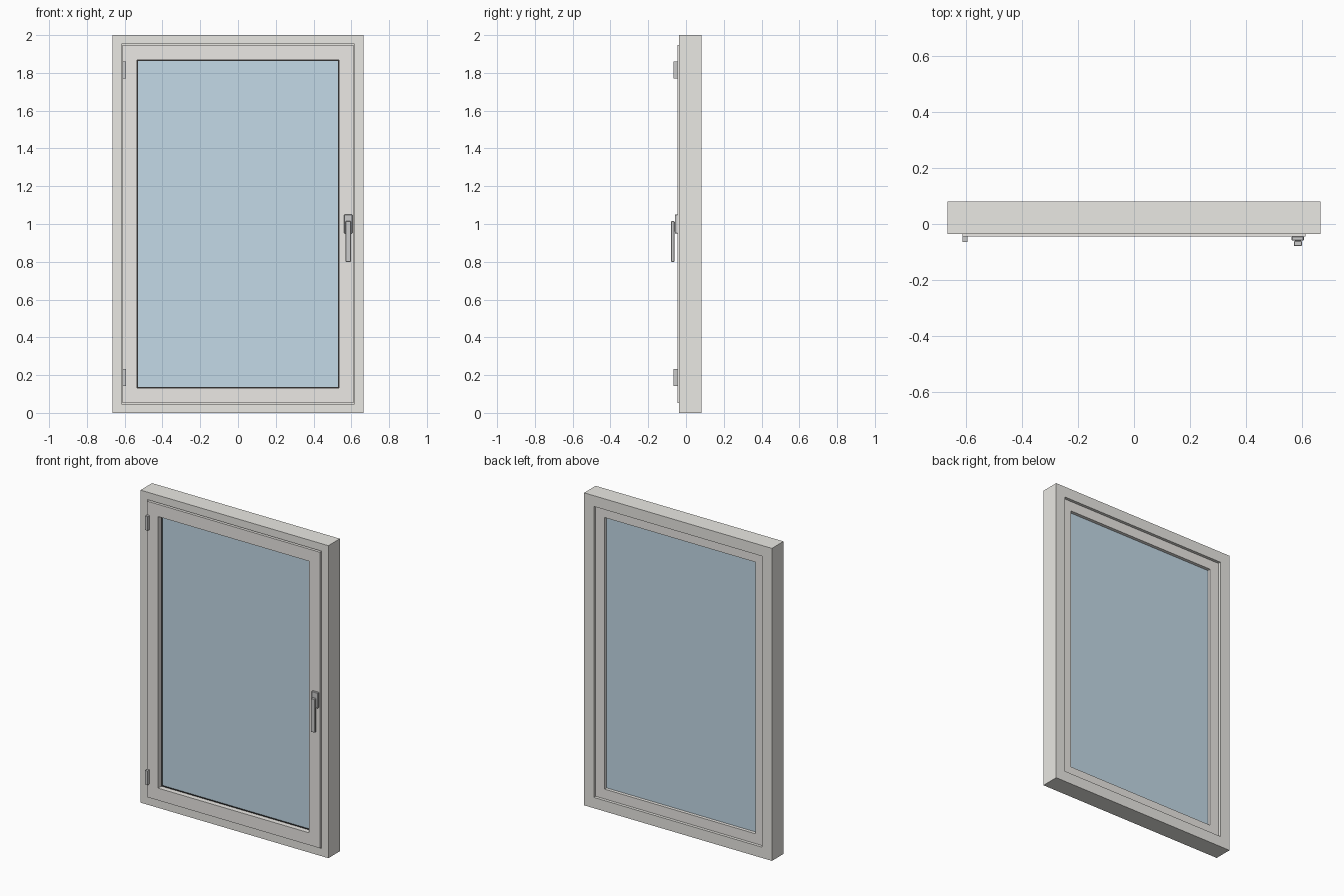
import bpy, bmesh

if "Cube" in bpy.data.objects:
    bpy.data.objects.remove(bpy.data.objects["Cube"])

W, H = 0.665, 2.0  # half width, height


def material(name, rgb):
    m = bpy.data.materials.new(name)
    m.diffuse_color = (*rgb, 1)
    m.use_nodes = True
    m.node_tree.nodes["Principled BSDF"].inputs["Base Color"].default_value = m.diffuse_color
    return m


FRAME = material("frame_paint", (0.82, 0.81, 0.77))
SASH = material("sash_paint", (0.83, 0.81, 0.78))
GLASS = material("glass_blue", (0.55, 0.70, 0.80))
RUBBER = material("rubber_black", (0.03, 0.03, 0.03))
METAL = material("metal_grey", (0.62, 0.62, 0.64))


def finish(name, bm, mat):
    bmesh.ops.recalc_face_normals(bm, faces=bm.faces)
    me = bpy.data.meshes.new(name)
    bm.to_mesh(me)
    bm.free()
    me.materials.append(mat)
    ob = bpy.data.objects.new(name, me)
    bpy.context.collection.objects.link(ob)
    return ob


def mitred_frame(name, profile, mat):
    """Sweep a closed (inset, y) profile round the window rectangle."""
    bm = bmesh.new()
    rings = []
    for sx, top in ((-1, 0), (1, 0), (1, 1), (-1, 1)):
        rings.append([bm.verts.new((sx * (W - i), y, H - i if top else i))
                      for i, y in profile])
    n = len(profile)
    for k in range(4):
        a, b = rings[k], rings[(k + 1) % 4]
        for j in range(n):
            bm.faces.new((a[j], a[(j + 1) % n], b[(j + 1) % n], b[j]))
    return finish(name, bm, mat)


def box(name, x, y, z, mat, bevel=0):
    bm = bmesh.new()
    bmesh.ops.create_cube(bm, size=1)
    for v in bm.verts:
        v.co = [r[0] if c < 0 else r[1] for c, r in zip(v.co, (x, y, z))]
    ob = finish(name, bm, mat)
    if bevel:
        mod = ob.modifiers.new("soft_edges", "BEVEL")
        mod.width = bevel
        mod.segments = 1
    return ob


# Outer frame with a rebate and a back stop lip
mitred_frame("outer_frame", [(0, -0.036), (0.048, -0.036), (0.048, 0.062),
                             (0.069, 0.062), (0.069, 0.081), (0, 0.081)], FRAME)

# Opening sash, slightly proud of the frame
mitred_frame("sash", [(0.053, -0.045), (0.131, -0.045),
                      (0.131, 0.061), (0.053, 0.061)], SASH)

# Glass pane and its front seal
box("glass_pane", (-0.534, 0.534), (-0.008, 0.04), (0.131, 1.869), GLASS)
mitred_frame("glass_seal", [(0.131, -0.012), (0.136, -0.012),
                            (0.136, -0.007), (0.131, -0.007)], RUBBER)

# Hinges on the left edge
for label, z in (("lower", 0.187), ("upper", 1.815)):
    box(label + "_hinge", (-0.612, -0.594), (-0.065, -0.044),
        (z - 0.045, z + 0.045), METAL)

# Handle: base plate, neck and lever
box("handle_base", (0.562, 0.605), (-0.059, -0.044), (0.95, 1.05), METAL, 0.002)
box("handle_neck", (0.573, 0.595), (-0.064, -0.056), (0.96, 1.01), METAL)
box("handle_lever", (0.570, 0.598), (-0.079, -0.061), (0.80, 1.015), METAL, 0.002)
